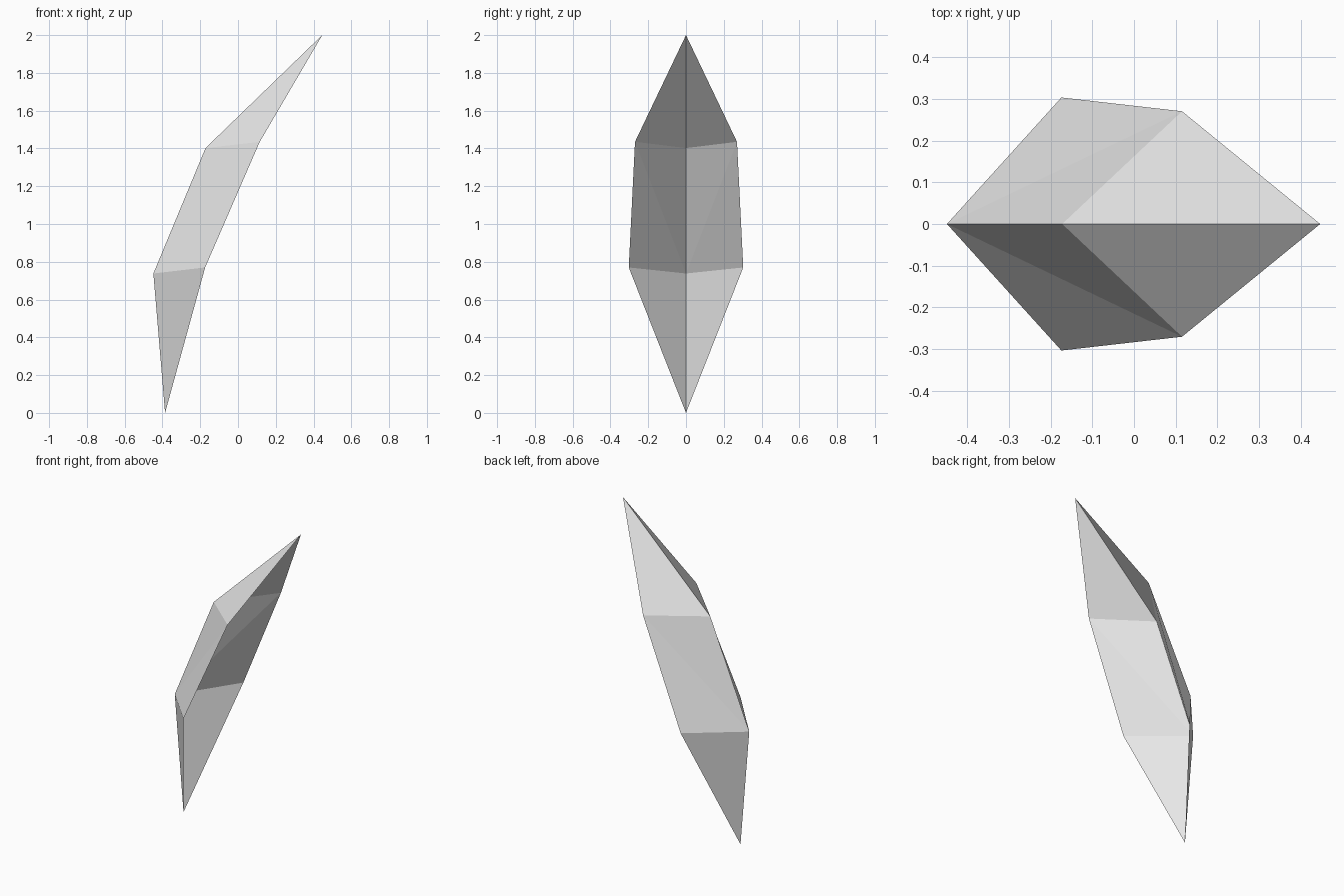
import bpy
import bmesh

cube = bpy.data.objects.get("Cube")
if cube:
    bpy.data.objects.remove(cube, do_unlink=True)

# Plain grey surface
grey = bpy.data.materials.new("light_grey")
grey.use_nodes = True
colour = (0.8, 0.8, 0.8, 1.0)
grey.diffuse_color = colour
grey.node_tree.nodes["Principled BSDF"].inputs["Base Color"].default_value = colour

# Central fold from base to tip, and the outer edge of one half
fold = [(-0.386, 0, 0), (-0.448, 0, 0.738), (-0.172, 0, 1.402), (0.446, 0, 2)]
rim = [(-0.174, 0.303, 0.77), (0.115, 0.27, 1.435)]

bm = bmesh.new()
base, low, high, tip = [bm.verts.new(p) for p in fold]
rim_low, rim_high = [bm.verts.new(p) for p in rim]

# One half of the open blade, flat facets facing outward
for corners in ((base, low, rim_low), (low, rim_high, rim_low),
                (low, high, rim_high), (high, tip, rim_high)):
    bm.faces.new(corners)

mesh = bpy.data.meshes.new("leaf_blade")
bm.to_mesh(mesh)
bm.free()
mesh.materials.append(grey)
leaf = bpy.data.objects.new("leaf_blade", mesh)
bpy.context.collection.objects.link(leaf)

# Mirrored other half, joined along the fold
mirror = leaf.modifiers.new("other_half", 'MIRROR')
mirror.use_axis = (False, True, False)
mirror.use_clip = True
mirror.merge_threshold = 0.001
